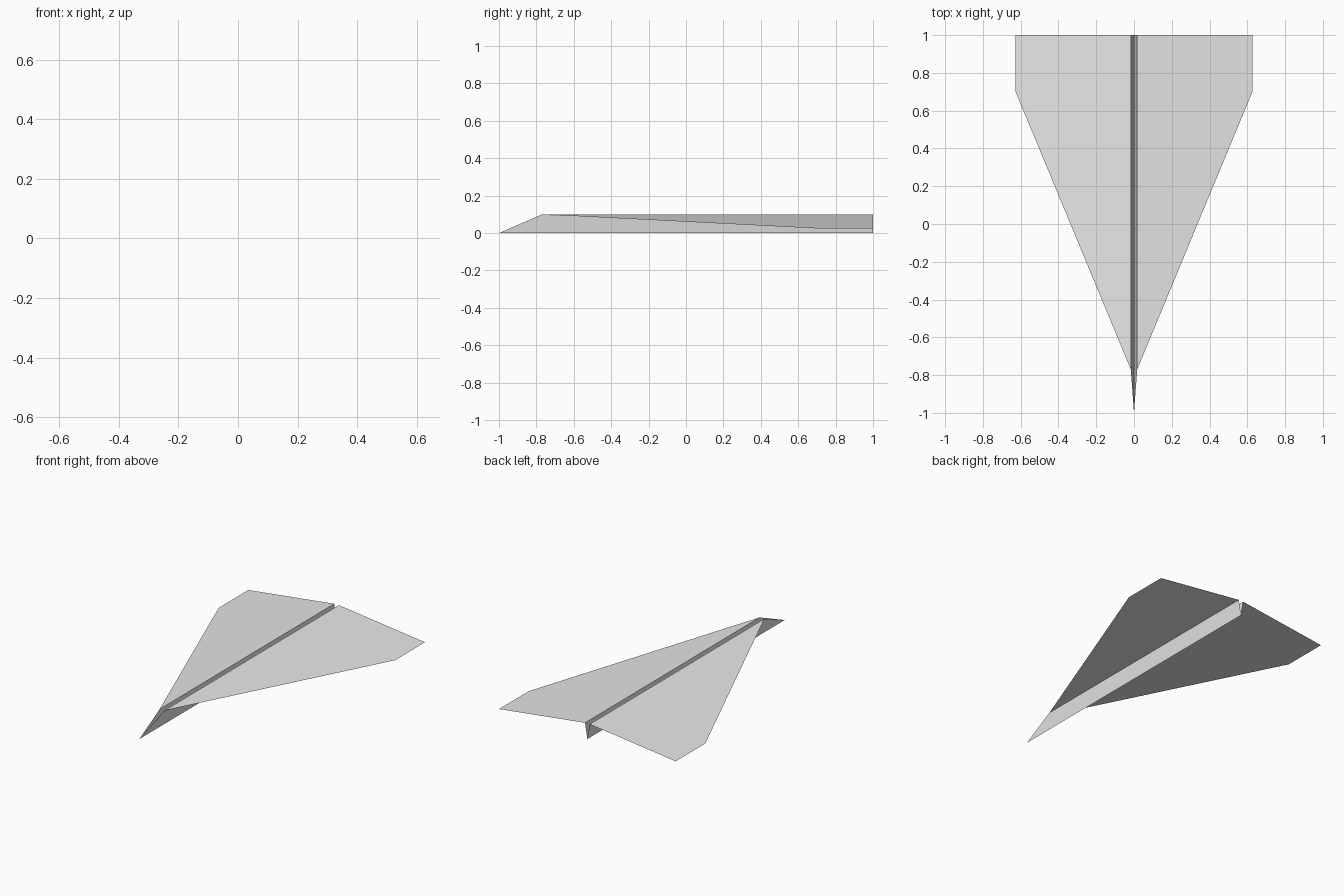
import bpy

if "Cube" in bpy.data.objects:
    bpy.data.objects.remove(bpy.data.objects["Cube"])

paper = bpy.data.materials.new("light_grey_paper")
paper.diffuse_color = (0.8, 0.8, 0.8, 1)
paper.use_nodes = True
paper.node_tree.nodes["Principled BSDF"].inputs["Base Color"].default_value = paper.diffuse_color


def sheet(name, points):
    """One flat folded panel, mirrored across the centre crease."""
    mesh = bpy.data.meshes.new(name)
    mesh.from_pydata(points, [], [range(len(points))])
    mesh.materials.append(paper)
    obj = bpy.data.objects.new(name, mesh)
    bpy.context.collection.objects.link(obj)
    mirror = obj.modifiers.new("Mirror", 'MIRROR')
    mirror.use_axis[0] = True
    return obj


# Fold line where each wing meets the keel
fold_front = (0.017, -0.77, 0.1)
fold_back = (0.017, 1, 0.1)

# Drooping wings with clipped tips
sheet("wings", [fold_front, (0.627, 0.7, 0.025), (0.627, 1, 0.025), fold_back])

# Narrow V-shaped keel, pointed at the nose
sheet("keel", [(0, -1, 0), fold_front, fold_back, (0, 1, 0)])
